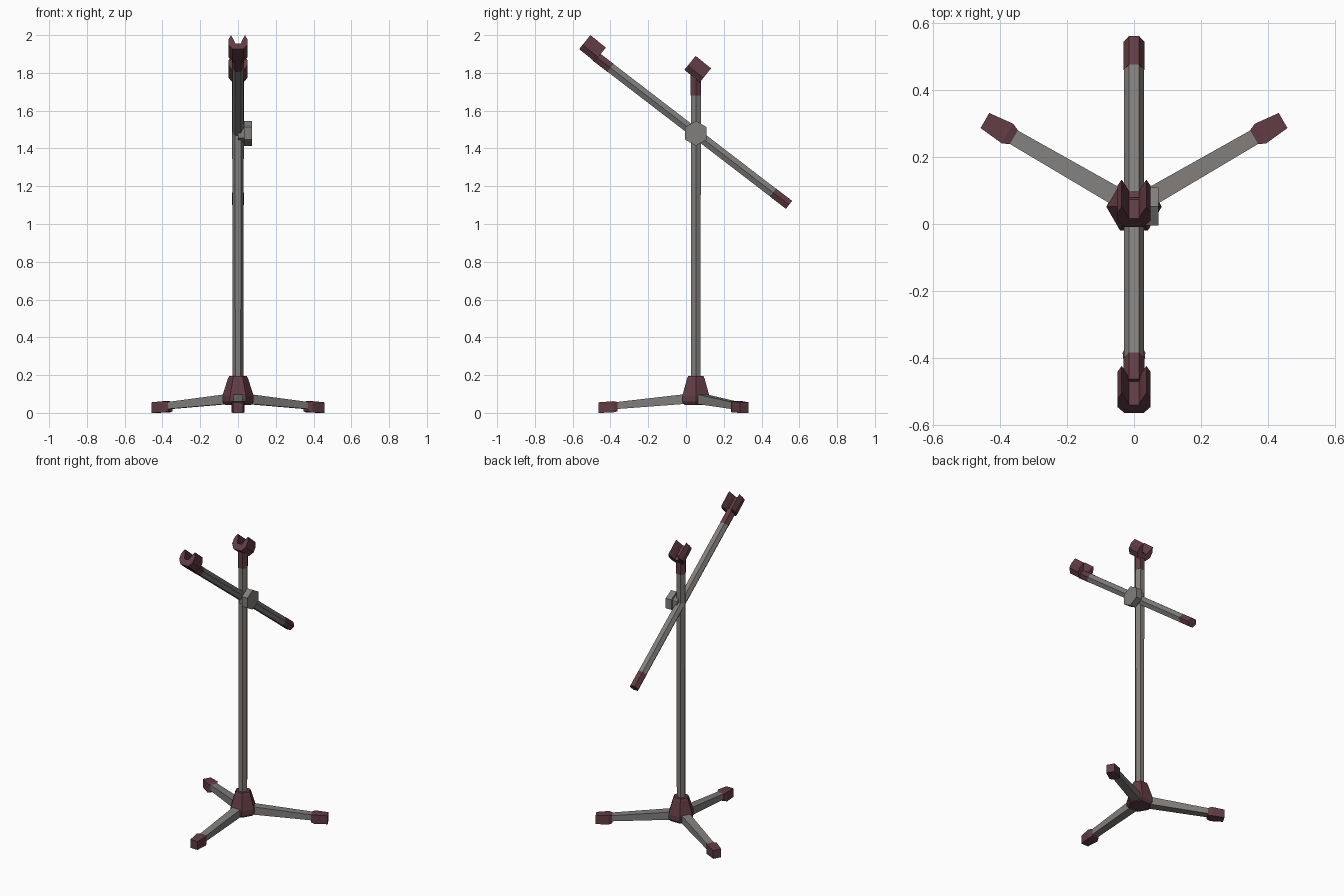
import bpy, bmesh
from math import cos, sin, pi, radians
from mathutils import Vector, Matrix

if "Cube" in bpy.data.objects:
    bpy.data.objects.remove(bpy.data.objects["Cube"])

CY = 0.052          # y of the upright pole
TILT = radians(37.5)  # boom slope


def material(name, col):
    m = bpy.data.materials.new(name)
    m.diffuse_color = (*col, 1)
    m.use_nodes = True
    m.node_tree.nodes["Principled BSDF"].inputs["Base Color"].default_value = m.diffuse_color
    return m


grey = material("grey_metal", (0.22, 0.21, 0.20))
maroon = material("maroon_plastic", (0.12, 0.045, 0.056))


def loft(name, rings, mat, matrix=Matrix()):
    """Bridge equal-sized closed rings and cap both ends."""
    bm = bmesh.new()
    vs = [[bm.verts.new(matrix @ Vector(p)) for p in r] for r in rings]
    n = len(vs[0])
    for a, b in zip(vs, vs[1:]):
        for i in range(n):
            j = (i + 1) % n
            bm.faces.new((a[i], a[j], b[j], b[i]))
    bm.faces.new(vs[0][::-1])
    bm.faces.new(vs[-1])
    bmesh.ops.recalc_face_normals(bm, faces=bm.faces)
    me = bpy.data.meshes.new(name)
    bm.to_mesh(me)
    bm.free()
    me.materials.append(mat)
    ob = bpy.data.objects.new(name, me)
    bpy.context.collection.objects.link(ob)
    return ob


def hexagon(r, z):
    return [(r * cos(i * pi / 3), r * sin(i * pi / 3), z) for i in range(6)]


def rect(w, z0, z1, x):
    return [(x, -w, z0), (x, w, z0), (x, w, z1), (x, -w, z1)]


def hex_rod(name, stations, mat, matrix):
    """Six-sided rod along local z from (radius, z) stations."""
    return loft(name, [hexagon(r, z) for r, z in stations], mat, matrix)


# Upright pole, hub and top sleeve
upright = Matrix.Translation((0, CY, 0))
hex_rod("hub", [(0.07, 0.043), (0.083, 0.06), (0.083, 0.09), (0.054, 0.18), (0.047, 0.195)],
        maroon, upright)
hex_rod("pole", [(0.0285, 0.18), (0.031, 1.68)], grey, upright)
hex_rod("pole_sleeve", [(0.032, 1.68), (0.032, 1.80)], maroon, upright)

# Three legs with feet
for k, ang in enumerate((30, 150, 270)):
    m = upright @ Matrix.Rotation(radians(ang), 4, 'Z')
    loft(f"leg_{k}", [rect(0.028, 0.048, 0.1, 0.05), rect(0.023, 0.018, 0.054, 0.45)], grey, m)
    loft(f"foot_{k}", [rect(0.024, 0.008, 0.058, 0.415), rect(0.034, 0.002, 0.062, 0.437),
                       rect(0.026, 0.0, 0.056, 0.515)], maroon, m)

# Tilted boom: local z runs up towards the front
pivot = Matrix.Translation((0, CY, 1.48))
boom = pivot @ Matrix.Rotation(pi / 2 - TILT, 4, 'X')
hex_rod("boom", [(0.03, -0.515), (0.03, 0.57)], grey, boom)
hex_rod("boom_tip_rear", [(0.031, -0.622), (0.031, -0.515)], maroon, boom)
hex_rod("boom_tip_front", [(0.031, 0.57), (0.031, 0.67)], maroon, boom)

# Clamp knob on the right side, axis along x, hexagon corner up
side = pivot @ Matrix.Rotation(pi / 2, 4, 'Y')
hex_rod("knob_neck", [(0.05, 0.0), (0.05, 0.035)], grey, side)
hex_rod("knob", [(0.066, 0.032), (0.066, 0.073)], grey, side)

# U-shaped clips, half profile mirrored across x
half = [(0.028, -0.0475), (0.05, -0.018), (0.05, 0.018), (0.037, 0.0475),
        (0.024, 0.018), (0.015, -0.008)]
profile = half + [(-x, u) for x, u in reversed(half)]
for name, centre in (("pole_clip", (0, 0.062, 1.82)), ("boom_clip", (0, -0.495, 1.93))):
    m = Matrix.Translation(centre) @ Matrix.Rotation(-radians(39), 4, 'X')
    loft(name, [[(x, y, u) for x, u in profile] for y in (-0.0525, 0.0525)], maroon, m)
